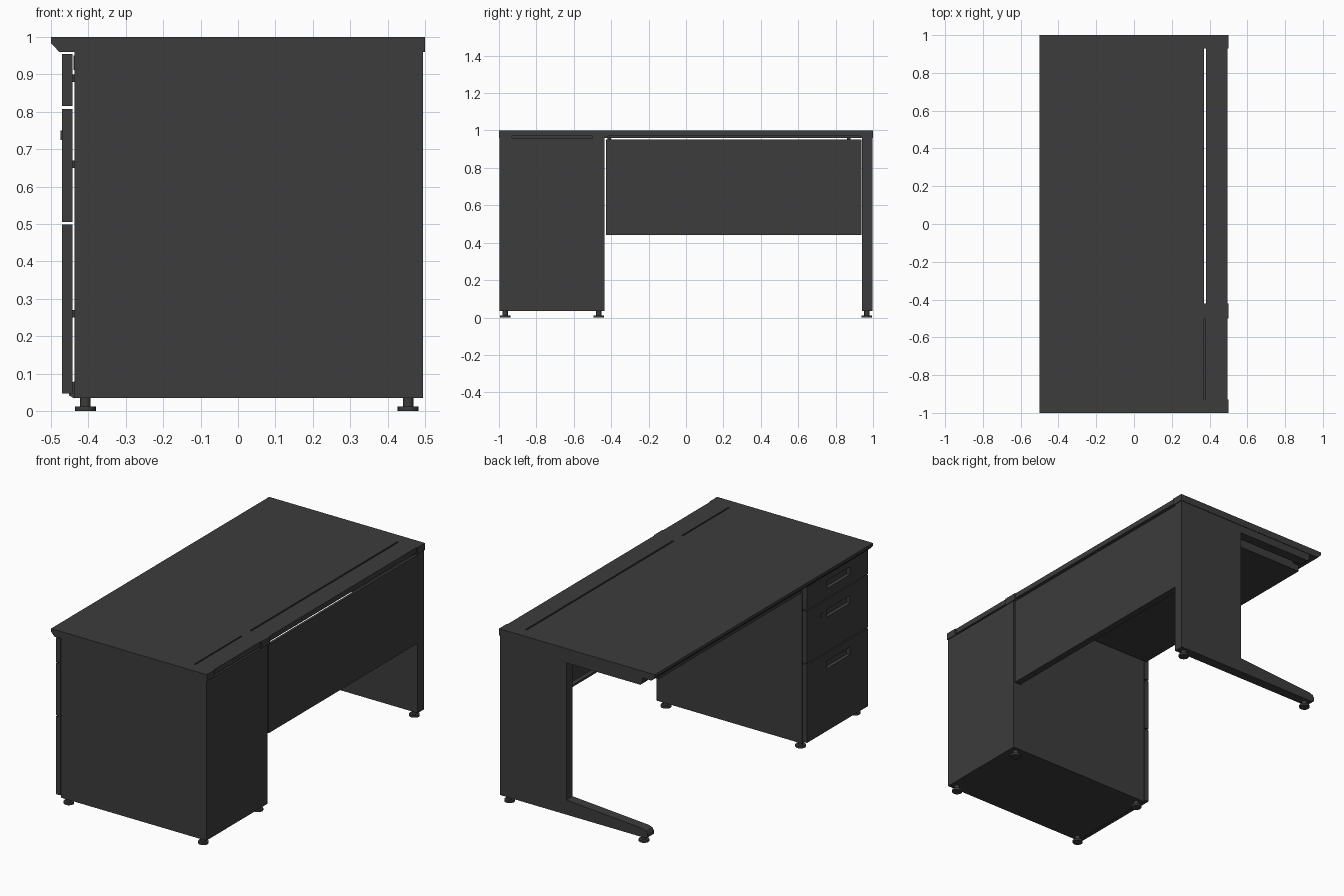
import bpy, bmesh
from mathutils import Vector

cube = bpy.data.objects.get("Cube")
if cube:
    bpy.data.objects.remove(cube, do_unlink=True)

steel = bpy.data.materials.new("charcoal grey")
steel.use_nodes = True
GREY = (0.045, 0.045, 0.045, 1)
steel.diffuse_color = GREY
steel.node_tree.nodes["Principled BSDF"].inputs["Base Color"].default_value = GREY


def finish(name, bm):
    bmesh.ops.recalc_face_normals(bm, faces=bm.faces)
    mesh = bpy.data.meshes.new(name)
    bm.to_mesh(mesh)
    bm.free()
    mesh.materials.append(steel)
    obj = bpy.data.objects.new(name, mesh)
    bpy.context.collection.objects.link(obj)
    return obj


def box_mesh(x, y, z):
    bm = bmesh.new()
    bmesh.ops.create_cube(bm, size=1)
    for v in bm.verts:
        v.co = Vector(r[0] + (c + 0.5) * (r[1] - r[0]) for c, r in zip(v.co, (x, y, z)))
    return bm


def box(name, x, y, z):
    return finish(name, box_mesh(x, y, z))


def extrude_profile(name, points, y0, y1):
    """Extrude an x-z outline along y."""
    bm = bmesh.new()
    face = bm.faces.new([bm.verts.new((x, y0, z)) for x, z in points])
    new = bmesh.ops.extrude_face_region(bm, geom=[face])["geom"]
    for v in new:
        if isinstance(v, bmesh.types.BMVert):
            v.co.y = y1
    return finish(name, bm)


def cylinder(bm, x, y, z0, z1, r):
    made = bmesh.ops.create_cone(bm, cap_ends=True, segments=20, radius1=r, radius2=r, depth=z1 - z0)
    bmesh.ops.translate(bm, verts=made["verts"], vec=(x, y, (z0 + z1) / 2))


# Desktop with chamfered front edge, and the rear cable slot
BACK = 0.495
extrude_profile("desktop", [(-0.5, 1), (-0.5, 0.984), (-0.478, 0.96), (0.37, 0.96), (0.37, 1)], -1, 1)
for name, y in (("rear_end_right", (-1, -0.93)), ("rear_bridge", (-0.5, -0.42)), ("rear_end_left", (0.93, 1))):
    box(name, (0.37, 0.5), y, (0.96, 1))
box("cable_cover_short", (0.378, BACK), (-0.93, -0.5), (0.97, 1))
box("cable_cover_long", (0.38, BACK), (-0.42, 0.93), (0.97, 1))

# Drawer cabinet
CAB_Y = (-0.997, -0.437)
box("cabinet", (-0.437, BACK), CAB_Y, (0.035, 0.96))


# Drawer fronts with recessed pulls
def drawer(name, z0, z1, pull_z):
    bm = box_mesh((-0.47, -0.442), CAB_Y, (z0, z1))
    y0, y1 = -0.83, -0.62
    for co, no in (((0, y0, 0), (0, 1, 0)), ((0, y1, 0), (0, 1, 0)),
                   ((0, 0, pull_z - 0.023), (0, 0, 1)), ((0, 0, pull_z + 0.023), (0, 0, 1))):
        bmesh.ops.bisect_plane(bm, geom=bm.verts[:] + bm.edges[:] + bm.faces[:], plane_co=co, plane_no=no)
    pull = [f for f in bm.faces if f.normal.x < -0.9 and y0 < f.calc_center_median().y < y1
            and abs(f.calc_center_median().z - pull_z) < 0.02]
    bmesh.ops.inset_individual(bm, faces=pull, thickness=0.004, depth=-0.018)
    finish(name, bm)


drawer("drawer_top", 0.815, 0.955, 0.895)
drawer("drawer_middle", 0.505, 0.808, 0.73)
drawer("drawer_bottom", 0.047, 0.498, 0.43)
box("drawer_lock", (-0.474, -0.469), (-0.58, -0.56), (0.725, 0.75))
for z in (0.25, 0.65, 0.88):
    box("drawer_runner", (-0.445, -0.43), (-0.95, -0.5), (z, z + 0.02))

# Shallow drawer under the desktop
box("pencil_drawer", (-0.44, 0.1), (-0.42, 0.88), (0.912, 0.95))
for y in (-0.42, 0.86):
    box("pencil_drawer_rail", (-0.4, 0.1), (y, y + 0.02), (0.945, 0.962))

# Side leg: upper arm, column and tapered foot
extrude_profile("side_leg", [
    (BACK, 0.035), (BACK, 0.96), (-0.42, 0.96), (-0.42, 0.93), (-0.405, 0.915),
    (0.07, 0.915), (0.07, 0.12), (-0.42, 0.085), (-0.443, 0.077), (-0.452, 0.062),
    (-0.452, 0.042), (-0.44, 0.035)], 0.94, 0.997)

# Modesty panel with folded lower lip
box("modesty_panel", (0.48, BACK), (-0.427, 0.938), (0.44, 0.953))
box("modesty_lip", (0.455, 0.485), (-0.427, 0.938), (0.44, 0.452))

# Levelling feet
for y in (-0.967, -0.467, 0.967):
    for x in (-0.408, 0.455):
        bm = bmesh.new()
        cylinder(bm, x, y, 0, 0.012, 0.028)
        cylinder(bm, x, y, 0.01, 0.04, 0.014)
        foot = finish("levelling_foot", bm)
        bpy.ops.object.select_all(action="DESELECT")
        foot.select_set(True)
        bpy.context.view_layer.objects.active = foot
        bpy.ops.object.shade_smooth_by_angle()
